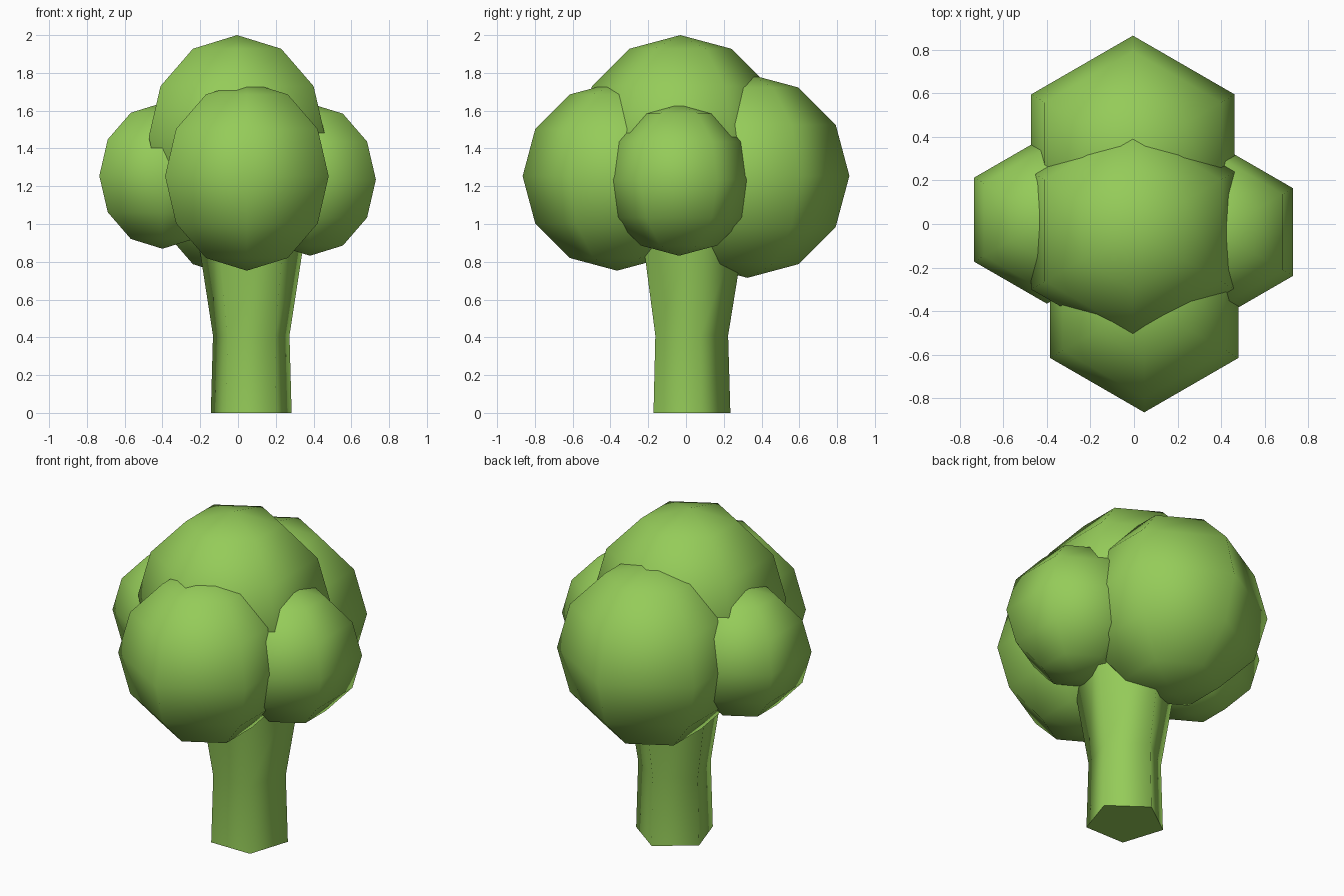
import bpy
from math import sin, cos, pi

if "Cube" in bpy.data.objects:
    bpy.data.objects.remove(bpy.data.objects["Cube"])

green = bpy.data.materials.new("broccoli_green")
green.diffuse_color = (0.30, 0.60, 0.10, 1)
green.use_nodes = True
green.node_tree.nodes["Principled BSDF"].inputs["Base Color"].default_value = green.diffuse_color


def lathe(name, center, profile, sides):
    """Smooth low-poly solid of revolution; profile = (radius, z), first corner faces +y."""
    verts, rings = [], []
    for r, z in profile:
        n = 1 if r < 1e-5 else sides
        rings.append([len(verts) + i for i in range(n)])
        verts += [(r * cos(pi / 2 + 2 * pi * i / sides),
                   r * sin(pi / 2 + 2 * pi * i / sides), z) for i in range(n)]
    faces = []
    for a, b in zip(rings, rings[1:]):
        for i in range(sides):
            j = (i + 1) % sides
            loop = [a[i % len(a)], a[j % len(a)], b[j % len(b)], b[i % len(b)]]
            faces.append(list(dict.fromkeys(loop)))
    if len(rings[0]) > 1:
        faces.append(rings[0][::-1])
    if len(rings[-1]) > 1:
        faces.append(rings[-1])
    mesh = bpy.data.meshes.new(name)
    mesh.from_pydata(verts, [], faces)
    mesh.materials.append(green)
    for p in mesh.polygons:
        p.use_smooth = len(p.vertices) != 5      # end caps stay flat
    obj = bpy.data.objects.new(name, mesh)
    obj.location = center
    bpy.context.collection.objects.link(obj)
    return obj


def floret(name, center, r):
    profile = [(r * sin(pi * k / 6), -r * cos(pi * k / 6)) for k in range(7)]
    return lathe(name, center, profile, 6)


# Stem: five-sided, flaring up into the florets
lathe("stem", (0.07, 0.01, 0), [(0.225, 0), (0.213, 0.41), (0.325, 1.10)], 5)

# Florets: six-sided balls
floret("floret_top", (-0.005, -0.03, 1.46), 0.54)
floret("floret_front", (0.047, -0.365, 1.253), 0.50)
floret("floret_back", (-0.005, 0.325, 1.255), 0.54)
floret("floret_left", (-0.40, 0.02, 1.255), 0.386)
floret("floret_right", (0.381, -0.037, 1.235), 0.403)
